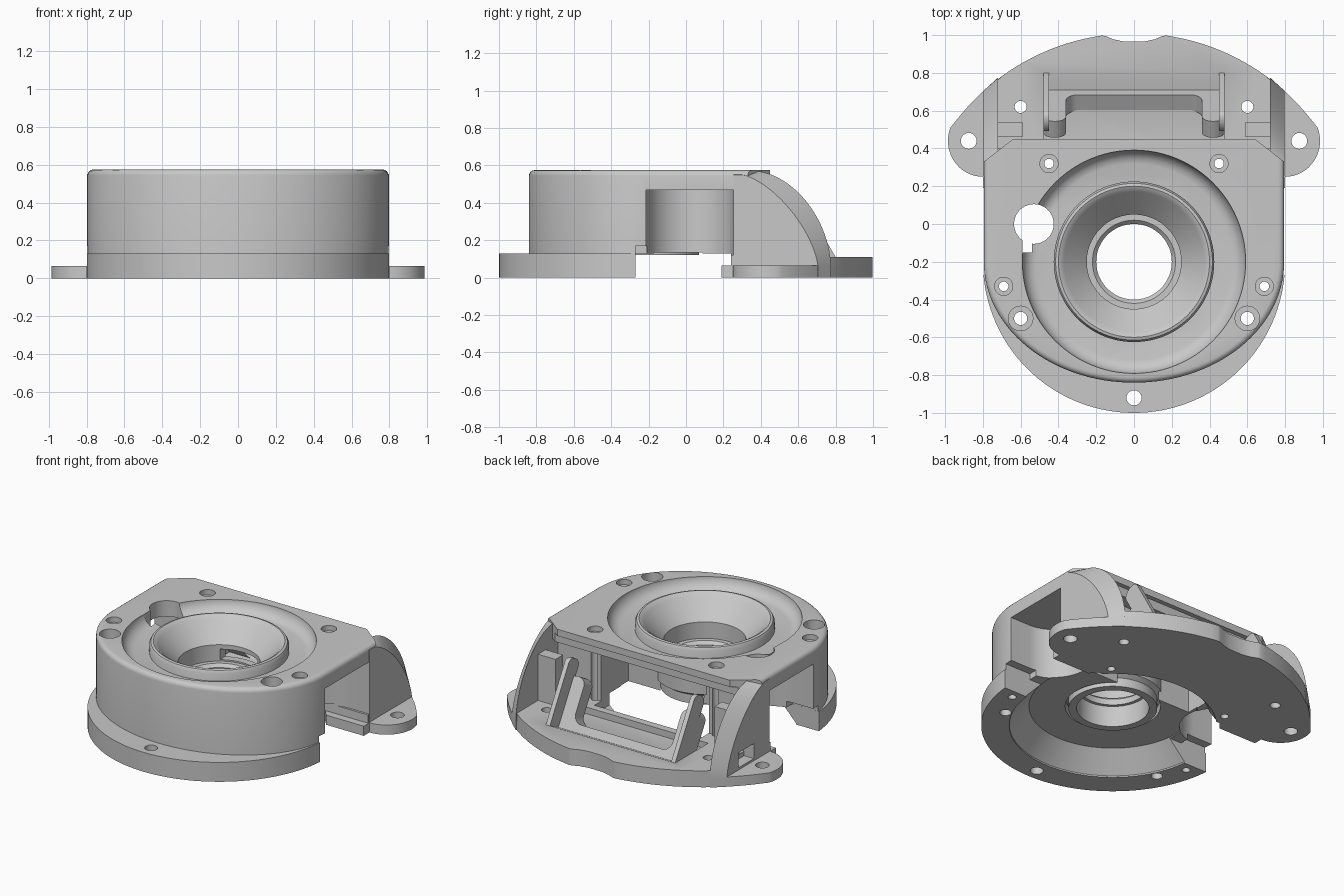
import bpy, bmesh, math
from mathutils import Matrix

if "Cube" in bpy.data.objects:
    bpy.data.objects.remove(bpy.data.objects["Cube"])

grey = bpy.data.materials.new("light_grey")
grey.use_nodes = True
grey.diffuse_color = (0.58, 0.58, 0.58, 1)
grey.node_tree.nodes["Principled BSDF"].inputs["Base Color"].default_value = (0.58, 0.58, 0.58, 1)

AXIS_Y = -0.2   # centre line of the round socket


def make(name, bm):
    bmesh.ops.recalc_face_normals(bm, faces=bm.faces)
    mesh = bpy.data.meshes.new(name)
    bm.to_mesh(mesh)
    bm.free()
    mesh.materials.append(grey)
    ob = bpy.data.objects.new(name, mesh)
    bpy.context.collection.objects.link(ob)
    return ob


def loft(name, rings):
    """Closed solid through matching outlines."""
    bm = bmesh.new()
    loops = [[bm.verts.new(p) for p in ring] for ring in rings]
    bm.faces.new(loops[0])
    bm.faces.new(loops[-1])
    for a, b in zip(loops, loops[1:]):
        for i in range(len(a)):
            j = (i + 1) % len(a)
            bm.faces.new((a[i], a[j], b[j], b[i]))
    return make(name, bm)


def prism(name, pts, z0, z1):
    return loft(name, [[(x, y, z) for x, y in pts] for z in (z0, z1)])


def box(name, x0, x1, y0, y1, z0, z1):
    return prism(name, [(x0, y0), (x1, y0), (x1, y1), (x0, y1)], z0, z1)


def arc(cx, cy, rx, ry, a0, a1, n):
    angles = [math.radians(a0 + (a1 - a0) * i / n) for i in range(n + 1)]
    return [(cx + rx * math.cos(a), cy + ry * math.sin(a)) for a in angles]


def mirrored(half):
    return half + [(-x, y) for x, y in reversed(half)]


def cylinder(name, x, y, r, z0, z1, n=40):
    return prism(name, arc(x, y, r, r, 0, 360, n)[:-1], z0, z1)


def stack(name, profile, n=96):
    """Capped solid of revolution from (radius, z) points."""
    return loft(name, [[(x, y, z) for x, y in arc(0, AXIS_Y, r, r, 0, 360, n)[:-1]] for r, z in profile])


def revolve(name, profile, n=96):
    """Ring from a closed (radius, z) profile."""
    bm = bmesh.new()
    rings = [[bm.verts.new((r * math.cos(t), AXIS_Y + r * math.sin(t), z)) for r, z in profile]
             for t in (2 * math.pi * i / n for i in range(n))]
    for i in range(n):
        a, b = rings[i], rings[(i + 1) % n]
        for j in range(len(profile)):
            m = (j + 1) % len(profile)
            bm.faces.new((a[j], b[j], b[m], a[m]))
    return make(name, bm)


cutters = []


def cut(cutter, *targets):
    for ob in targets:
        mod = ob.modifiers.new("cut", 'BOOLEAN')
        mod.operation = 'DIFFERENCE'
        mod.solver = 'EXACT'
        mod.object = cutter
        dg = bpy.context.evaluated_depsgraph_get()
        mesh = bpy.data.meshes.new_from_object(ob.evaluated_get(dg))
        ob.modifiers.clear()
        ob.data = mesh
    cutters.append(cutter)


# Main housing: straight sides, elliptical front, chamfered rear corners
outline = arc(0, AXIS_Y, 0.795, 0.64, 180, 360, 64)
outline += [(0.795, 0.33), (0.64, 0.45), (-0.64, 0.45), (-0.795, 0.33)]
bm = bmesh.new()
bm.faces.new([bm.verts.new((x, y, 0)) for x, y in outline])
ext = bmesh.ops.extrude_face_region(bm, geom=list(bm.faces))
bmesh.ops.translate(bm, verts=[v for v in ext["geom"] if isinstance(v, bmesh.types.BMVert)], vec=(0, 0, 0.575))
rim = [e for e in bm.edges if all(v.co.z > 0.5 and v.co.y < 0.4 for v in e.verts)]
bmesh.ops.bevel(bm, geom=rim, offset=0.03, segments=4, profile=0.5, affect='EDGES')
housing = make("housing", bm)

# Front flange
flange = prism("front_flange", arc(0, AXIS_Y, 0.8, 0.8, 185, 355, 64), 0, 0.13)

# Rear plate with rounded ears and a shallow notch, and the raised bay floor on it
notch = [(0.05, 0.965), (0.11, 0.978), (0.15, 0.995)]
rear_arc = arc(0, -0.18, 1.19, 1.19, 81.8, 40, 20)
ear = arc(0.8, 0.44, 0.185, 0.19, 22, -90, 16)
plate = prism("rear_plate", mirrored(notch + rear_arc + ear + [(0.8, 0.19)]), 0, 0.065)
floor_half = notch + [p for p in rear_arc if p[1] > 0.77] + [(0.725, 0.76), (0.725, 0.4)]
bay_floor = prism("bay_floor", mirrored(floor_half), 0, 0.11)
seat = [(0.8, 0.111), (0.71, 0.066), (0.3, 0.066), (0.3, 0.2), (0.8, 0.2)]
cut(loft("seat_cutter", [[(x, y, z) for y, z in seat] for x in (-0.48, 0.48)]), bay_floor)
cut(cylinder("plate_arc_cutter", 0, AXIS_Y, 0.65, -0.1, 0.2, 96), plate, bay_floor)

# Underside hollow, dished top and centre bore
cut(stack("hollow_cutter", [(0.63, -0.1), (0.63, 0.01), (0.51, 0.135)]), housing, flange)
cut(stack("dish_cutter", [(0.52, 0.5), (0.55, 0.508), (0.575, 0.53), (0.59, 0.56), (0.6, 0.7)]), housing)
cut(stack("bore_cutter", [(0.29, 0.1), (0.29, 0.4), (0.4, 0.4), (0.4, 0.7)]), housing)

# Rear bay, its window to the socket, and the gaps at the sides
cut(box("rear_bay_cutter", -0.72, 0.72, 0.33, 0.6, 0.11, 0.47), housing)
cut(box("bay_roof_cutter", -0.72, 0.72, 0.42, 0.6, 0.4, 0.53), housing)
cut(box("rear_window_cutter", -0.4, 0.4, 0.04, 0.4, 0.05, 0.44), housing)
cut(box("side_gap_cutter", -1, 1, -0.27, 0.24, -0.1, 0.13), housing)
for s in (-1, 1):
    cut(box("side_step_cutter", s * 0.6, s, -0.27, -0.2, 0.1, 0.17), housing)
cut(cylinder("side_hole_cutter", -0.53, 0, 0.105, 0.3, 0.7), housing)
cut(box("side_slot_cutter", -0.59, -0.54, -0.15, 0, 0.3, 0.7), housing)


def arch(x, y0, top, power):
    """Side outline with a rounded back, lying in the plane at x."""
    back = [(y0 + 0.41 * max(c, 0) ** (2 / power), 0.06 + (top - 0.06) * max(s, 0) ** (2 / power))
            for c, s in arc(0, 0, 1, 1, 90, 0, 24)]
    return [(x, y, z) for y, z in [(0.255, 0), (0.255, top)] + back + [(y0 + 0.41, 0)]]


lean = Matrix.Translation((0, 0.8, 0.11)) @ Matrix.Rotation(math.radians(120), 4, 'X')
for s in (-1, 1):
    # Rounded pocket open to each side
    pocket = arc(s * 0.65, 0.02, s * 0.235, 0.235, 90, 270, 32) + [(s, -0.215), (s, 0.255)]
    cut(prism("pocket_cutter", pocket, 0.12, 0.47), housing)

    # Arched side wall, its curved back slanting outward
    wall = loft("arched_side_wall", [arch(s * 0.72, 0.365, 0.57, 1.8), arch(s * 0.797, 0.295, 0.55, 1.5)])
    if s < 0:
        cut(box("port_cutter", -0.9, -0.68, 0.42, 0.58, 0.08, 0.18), wall)

    # Corner post in the rear bay
    box("corner_post", s * 0.59, s * 0.72, 0.46, 0.54, 0.1, 0.42)

    # Thin cheek beside the leaning bracket
    tip = arc(0.06, 0.4, 0.06, 0.04, 0, 180, 8)
    cheek = loft("bracket_cheek", [[(x, v, w) for w, v in [(0.12, 0)] + tip + [(0, 0)]]
                                   for x in (s * 0.45, s * 0.48)])
    cheek.data.transform(lean)

# Leaning U shaped bracket in the rear bay
side = [(0.48, 0), (0.48, 0.29)] + arc(0.42, 0.29, 0.06, 0.05, 0, 180, 10)
side += arc(0.3, 0.12, 0.06, 0.06, 0, -90, 8)
prism("rear_bracket", mirrored(side), 0.1, 0.2).data.transform(lean)

# Screw holes: x, y, hole radius, counterbore radius, counterbore floor, drilled parts
front, rear = [housing, flange], [plate, bay_floor]
holes = [(0.45, 0.32, 0.025, 0.048, 0.54, [housing, plate]), (0.69, -0.33, 0.025, 0.048, 0.54, front),
         (0.6, -0.5, 0.035, 0.065, 0.5, front), (0.6, 0.62, 0.032, 0, 0, rear),
         (0.875, 0.44, 0.042, 0, 0, [plate]), (0, -0.92, 0.04, 0, 0, [flange])]
for x, y, r, counter, depth, parts in holes:
    for sx in {x, -x}:
        cut(cylinder("drill_cutter", sx, y, r, -0.1, 0.8, 28), *parts)
        if counter:
            cut(cylinder("counterbore_cutter", sx, y, counter, depth, 0.8, 28), housing)

# Funnel shaped socket ring with a stepped tube and a small window at the back
ring = revolve("socket_ring", [(0.425, 0.4), (0.425, 0.55), (0.415, 0.568), (0.4, 0.572), (0.385, 0.565),
                               (0.37, 0.55), (0.25, 0.43), (0.25, 0.32), (0.22, 0.32), (0.2, 0.3), (0.2, 0.26),
                               (0.22, 0.26), (0.22, 0.12), (0.27, 0.12), (0.27, 0.18), (0.3, 0.2), (0.3, 0.4)])
cut(box("ring_window_cutter", -0.14, 0.14, 0, 0.2, 0.33, 0.4), ring)

# Remove the cutters and smooth the curved parts
for c in cutters:
    bpy.data.objects.remove(c)
bpy.ops.object.select_all(action='DESELECT')
for ob in bpy.context.collection.objects:
    if ob.type == 'MESH':
        ob.select_set(True)
        bpy.context.view_layer.objects.active = ob
bpy.ops.object.shade_smooth_by_angle(angle=math.radians(30))
